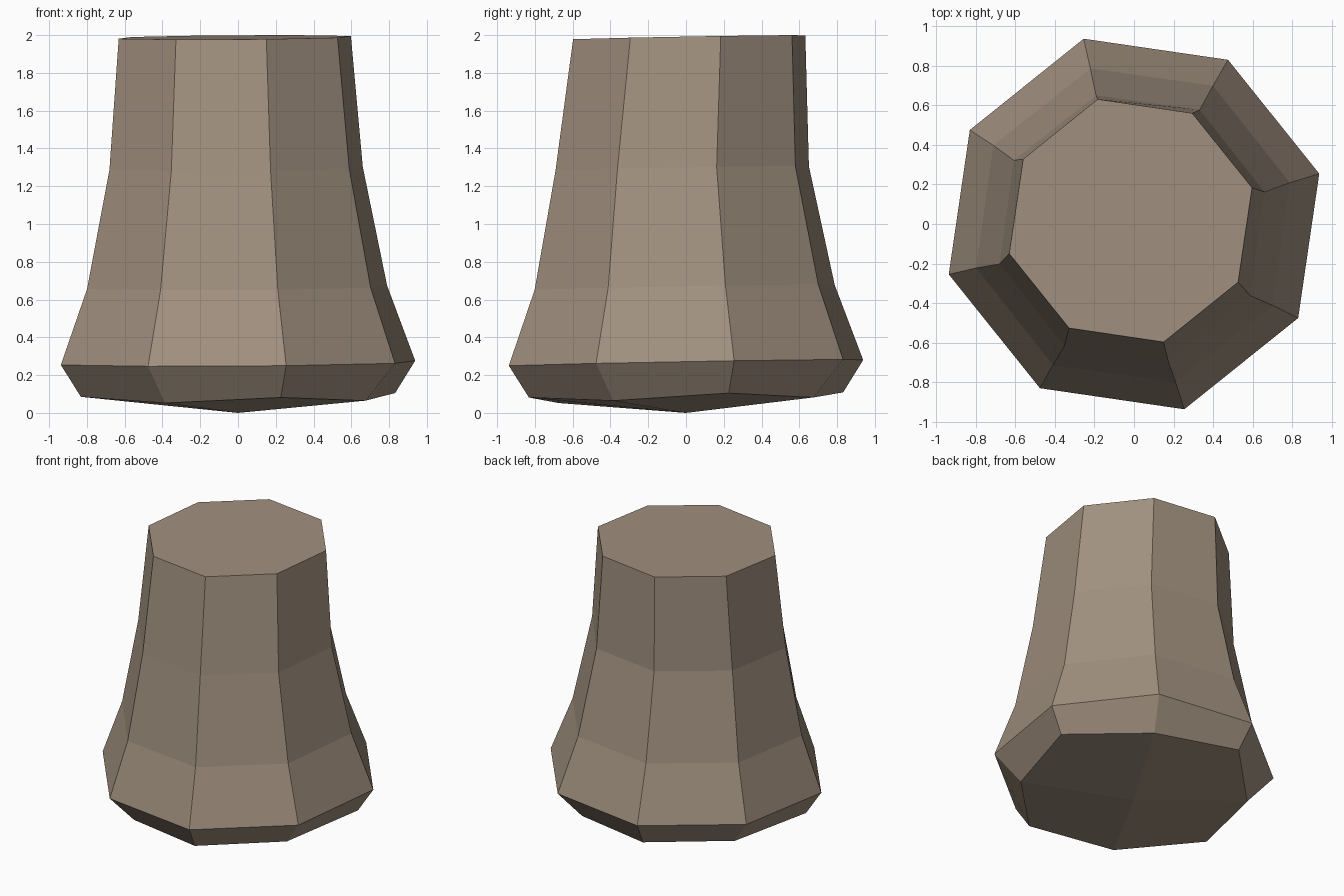
import bpy, bmesh, math

cube = bpy.data.objects.get("Cube")
if cube:
    bpy.data.objects.remove(cube, do_unlink=True)

# One flat taupe colour
mat = bpy.data.materials.new("taupe_wood")
colour = (0.355, 0.28, 0.212, 1.0)
mat.diffuse_color = colour
mat.use_nodes = True
bsdf = next(n for n in mat.node_tree.nodes if n.type == 'BSDF_PRINCIPLED')
bsdf.inputs["Base Color"].default_value = colour
bsdf.inputs["Roughness"].default_value = 0.9

SIDES = 8
PHASE = math.radians(15.2)

# Rings: centre x, centre y, (radius, height) of even corners, (radius, height) of odd corners
RINGS = [
    (0.0, 0.0, (0.862, 0.095), (0.777, 0.067)),
    (0.0, 0.0, (0.972, 0.265), (0.958, 0.265)),
    (-0.005, -0.007, (0.823, 0.665), (0.815, 0.665)),
    (-0.01, -0.02, (0.695, 1.295), (0.69, 1.295)),
    (-0.017, 0.017, (0.637, 1.988), (0.627, 1.988)),
]

bm = bmesh.new()


def ring(cx, cy, even, odd):
    """Eight corners on a slightly tilted plane."""
    verts = []
    for i in range(SIDES):
        r, z = odd if i % 2 else even
        a = PHASE + i * math.tau / SIDES
        x, y = cx + r * math.cos(a), cy + r * math.sin(a)
        verts.append(bm.verts.new((x, y, z + 0.018 * y + 0.007 * x)))
    return verts


rings = [ring(*r) for r in RINGS]

# Flared side walls
for low, high in zip(rings, rings[1:]):
    for i in range(SIDES):
        j = (i + 1) % SIDES
        bm.faces.new((low[i], low[j], high[j], high[i]))

# Flat cut top
bm.faces.new(rings[-1])

# Shallow pointed underside made of four facets
tip = bm.verts.new((0, 0, 0))
base = rings[0]
for i in range(1, SIDES, 2):
    bm.faces.new((tip, base[(i + 2) % SIDES], base[(i + 1) % SIDES], base[i]))

bmesh.ops.recalc_face_normals(bm, faces=bm.faces[:])
mesh = bpy.data.meshes.new("stump")
bm.to_mesh(mesh)
bm.free()
mesh.materials.append(mat)
stump = bpy.data.objects.new("stump", mesh)
bpy.context.collection.objects.link(stump)
